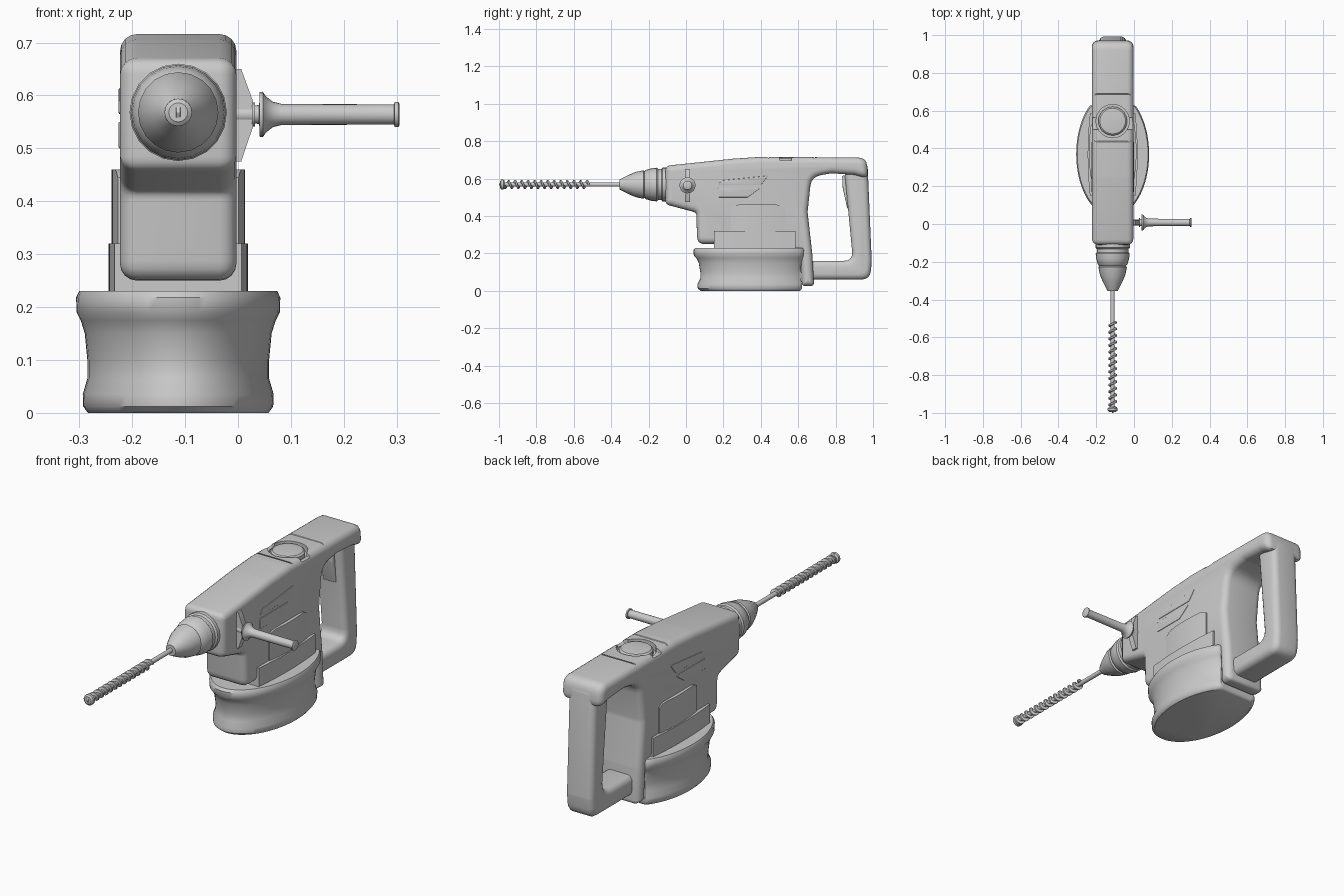
import bpy, bmesh, math
from mathutils import Vector

if "Cube" in bpy.data.objects:
    bpy.data.objects.remove(bpy.data.objects["Cube"])

CX = -0.113          # tool centre plane
AXIS_Z = 0.568       # drill axis height


def finish(name, bm, angle=32):
    bmesh.ops.recalc_face_normals(bm, faces=bm.faces)
    me = bpy.data.meshes.new(name)
    bm.to_mesh(me)
    bm.free()
    ob = bpy.data.objects.new(name, me)
    bpy.context.collection.objects.link(ob)
    shade(ob, angle)
    return ob


def shade(ob, angle=32):
    bpy.ops.object.select_all(action='DESELECT')
    ob.select_set(True)
    bpy.context.view_layer.objects.active = ob
    bpy.ops.object.shade_smooth_by_angle(angle=math.radians(angle))


def loft(name, rings, closed_ring=True, caps=True, angle=32):
    bm = bmesh.new()
    rows = [[bm.verts.new(p) for p in r] for r in rings]
    n = len(rows[0])
    for a, b in zip(rows, rows[1:]):
        for i in range(n if closed_ring else n - 1):
            j = (i + 1) % n
            bm.faces.new((a[i], a[j], b[j], b[i]))
    if caps:
        bm.faces.new(rows[0])
        bm.faces.new(rows[-1])
    return finish(name, bm, angle)


def outline(pts, inset, seg=4):
    """Inset a counter-clockwise outline of (u, v, radius) and round its corners."""
    n, P = len(pts), [Vector(p[:2]) for p in pts]
    out, Q, turn = [], [], []
    for i in range(n):
        d0, d1 = (P[i] - P[i - 1]).normalized(), (P[(i + 1) % n] - P[i]).normalized()
        n0, n1 = Vector((-d0.y, d0.x)), Vector((-d1.y, d1.x))
        Q.append(P[i] + (n0 + n1) * inset / (1 + n0.dot(n1)))
        turn.append(d0.x * d1.y - d0.y * d1.x)
    for i in range(n):
        q, r = Q[i], pts[i][2]
        r = max(r - inset, 0.004) if turn[i] > 0 else r + inset
        e0, e1 = Q[i - 1] - q, Q[(i + 1) % n] - q
        half = e0.angle(e1) / 2
        t = min(r / math.tan(half), e0.length * 0.48, e1.length * 0.48)
        a, b = q + e0.normalized() * t, q + e1.normalized() * t
        for k in range(seg + 1):
            s = k / seg
            out.append(a * (1 - s) ** 2 + q * 2 * s * (1 - s) + b * s * s)
    return out


def slab(name, pts, half, bevel, cx=CX, steps=4):
    """Side outline (y, z, radius) extruded across x with rounded rims."""
    prof = []
    for k in range(steps + 1):
        a = math.pi / 2 * k / steps
        prof.append((bevel * (1 - math.sin(a)), half - bevel + bevel * math.cos(a)))
    prof = [(bevel - bevel * math.sin(math.pi / 2 * k / steps),
             half - bevel + bevel * math.cos(math.pi / 2 * k / steps)) for k in range(steps + 1)]
    right = [(ins, x) for ins, x in prof]
    full = [(bevel - i, x) for i, x in right]
    rings = [[(cx + x, p.x, p.y) for p in outline(pts, i)] for i, x in full]
    rings = [[(cx + x, p.x, p.y) for p in outline(pts, bevel * (1 - math.cos(t)))]
             for x, t in [(half - bevel * (1 - math.sin(math.pi / 2 * k / steps)),
                           math.pi / 2 * k / steps) for k in range(steps, -1, -1)]]
    mirror = [[(2 * cx - x, y, z) for x, y, z in r] for r in reversed(rings)]
    return loft(name, rings + mirror)


def revolve(name, prof, origin, axis, n=20, angle=32):
    """Profile of (distance, radius) turned about the x, y or z axis."""
    rings = []
    for d, r in prof:
        ring = []
        for k in range(n):
            a = 2 * math.pi * k / n
            c, s = r * math.cos(a), r * math.sin(a)
            v = {'x': (d, c, s), 'y': (c, d, s), 'z': (c, s, d)}[axis]
            ring.append(tuple(o + q for o, q in zip(origin, v)))
        rings.append(ring)
    return loft(name, rings, angle=angle)


def box_cut(target, cutter):
    mod = target.modifiers.new("cut", 'BOOLEAN')
    mod.operation, mod.solver, mod.object = 'DIFFERENCE', 'EXACT', cutter
    bpy.context.view_layer.objects.active = target
    bpy.ops.object.modifier_apply(modifier="cut")
    bpy.data.objects.remove(cutter)


# Main housing with the wide top of the rear handle
body = slab("main_housing", [
    (-0.11, 0.462, 0.03), (0.055, 0.418, 0.02), (0.06, 0.25, 0.04), (0.16, 0.25, 0.01),
    (0.17, 0.21, 0.01), (0.61, 0.21, 0.01), (0.62, 0.025, 0.02), (0.685, 0.025, 0.02),
    (0.675, 0.2, 0.05), (0.65, 0.42, 0.1), (0.67, 0.61, 0.07), (0.78, 0.628, 0.05),
    (0.90, 0.62, 0.03), (0.975, 0.6, 0.03), (0.965, 0.712, 0.05), (0.40, 0.716, 0.1),
    (0.25, 0.706, 0.1), (-0.11, 0.668, 0.03)], 0.11, 0.032)

# Socket and cross notch for the selector knob
box_cut(body, revolve("socket_cutter", [(0.685, 0.088), (0.80, 0.088)], (CX, 0.545, 0), 'z', 32))
box_cut(body, slab("notch_cutter", [(0.50, 0.697, 0.004), (0.565, 0.697, 0.004),
                                    (0.565, 0.80, 0.004), (0.50, 0.80, 0.004)], 0.2, 0.002))
# Seams across the top of the housing
for y0, y1 in ((0.44, 0.40), (0.68, 0.72)):
    box_cut(body, slab("seam_cutter", [(y0, 0.709, 0.001), (y0 + 0.006, 0.709, 0.001),
                                       (y1 + 0.006, 0.75, 0.001), (y1, 0.75, 0.001)], 0.2, 0.001))
shade(body)
revolve("selector_knob", [(0.68, 0.076), (0.706, 0.076), (0.713, 0.068), (0.716, 0.04)],
        (CX, 0.545, 0), 'z', 32)

# Rear grip loop and trigger
slab("rear_grip", [
    (0.65, 0.06, 0.01), (0.985, 0.06, 0.07), (0.993, 0.16, 0.05), (0.97, 0.69, 0.04),
    (0.85, 0.69, 0.01), (0.85, 0.61, 0.03), (0.893, 0.16, 0.045), (0.65, 0.16, 0.01)], 0.073, 0.03)
slab("trigger", [(0.835, 0.615, 0.005), (0.838, 0.55, 0.02), (0.862, 0.44, 0.008),
                 (0.885, 0.44, 0.005), (0.885, 0.615, 0.005)], 0.035, 0.008)

# Flared base: elliptical rings with a flattened back
rings = []
for z, k in [(0.004, 0.90), (0.012, 0.93), (0.035, 0.935), (0.065, 0.89), (0.10, 0.89), (0.15, 0.915),
             (0.175, 0.955), (0.19, 0.995), (0.218, 1.0), (0.23, 0.97), (0.23, 0.88)]:
    back = 0.63 - (1 - k) * 0.15
    rings.append([(CX + 0.193 * k * math.cos(a), min(0.37 + 0.33 * k * math.sin(a), back), z)
                  for a in (2 * math.pi * i / 64 for i in range(64))])
rings.insert(0, [(CX + (x - CX) * 0.98, 0.35 + (y - 0.35) * 0.98, 0) for x, y, z in rings[0]])
loft("battery_base", rings, angle=40)


# Bowed side plates above the base
def bowed_plate(name, y0, y1, z0, z1, half, corner):
    rows = []
    for i in range(15):
        t = i / 14
        w = half - 0.012 * (2 * t - 1) ** 2
        d = corner * max(0, 1 - min(t, 1 - t) * 14 / 2) ** 2
        y = y0 + (y1 - y0) * t
        rows.append([(CX - w, y, z0), (CX + w, y, z0), (CX + w, y, z1 - d), (CX - w, y, z1 - d)])
    loft(name, rows)


bowed_plate("lower_side_plate", 0.15, 0.585, 0.20, 0.32, 0.132, 0.0)
bowed_plate("upper_side_plate", 0.24, 0.528, 0.25, 0.46, 0.126, 0.015)

# Flush side panels and vents on both sides
for name, pts in {
    "upper_vent": [(0.17, 0.565), (0.40, 0.565), (0.44, 0.615), (0.19, 0.59)],
    "lower_vent": [(0.17, 0.50), (0.33, 0.50), (0.40, 0.55), (0.17, 0.55)],
}.items():
    slab(name, [(y, z, 0.006) for y, z in pts], 0.1125, 0.002)

# Chuck
revolve("chuck", [(-0.08, 0.092), (-0.125, 0.092), (-0.132, 0.084), (-0.15, 0.084), (-0.157, 0.09),
                  (-0.185, 0.087), (-0.215, 0.078), (-0.222, 0.07), (-0.228, 0.076), (-0.27, 0.067),
                  (-0.31, 0.05), (-0.345, 0.032), (-0.356, 0.026)], (CX, 0, AXIS_Z), 'y', 20)

# Drill bit: shaft, helical flute, head and cutting blade
revolve("bit_shaft", [(-0.34, 0.011), (-0.98, 0.011)], (CX, 0, AXIS_Z), 'y', 12)
flute = []
turns, per = 13, 16
for i in range(turns * per + 1):
    a, y = 2 * math.pi * i / per, -0.52 - 0.455 * i / (turns * per)
    flute.append([(CX + r * math.cos(a), y + d, AXIS_Z + r * math.sin(a))
                  for r, d in ((0.008, -0.008), (0.023, -0.004), (0.023, 0.004), (0.008, 0.008))])
loft("bit_flute", flute)
revolve("bit_head", [(-0.97, 0.018), (-0.976, 0.026), (-0.988, 0.026), (-0.994, 0.018)],
        (CX, 0, AXIS_Z), 'y', 16)
slab("bit_blade", [(-1.0, AXIS_Z, 0.001), (-0.985, AXIS_Z - 0.025, 0.001),
                   (-0.97, AXIS_Z - 0.025, 0.001), (-0.97, AXIS_Z + 0.025, 0.001),
                   (-0.985, AXIS_Z + 0.025, 0.001)], 0.004, 0.001)

# Side handle with its clamp
revolve("side_handle", [(-0.02, 0.017), (0.026, 0.017), (0.026, 0.023), (0.032, 0.023), (0.032, 0.017),
                        (0.04, 0.018), (0.041, 0.042), (0.047, 0.043), (0.053, 0.034), (0.066, 0.024),
                        (0.082, 0.02), (0.295, 0.019), (0.296, 0.024), (0.303, 0.024), (0.305, 0.02)],
        (0, 0.008, 0.564), 'x', 20)
clamp = [(-0.02, 0.475), (0.006, 0.475), (0.028, 0.54), (0.028, 0.59), (0.006, 0.65), (-0.02, 0.65)]
loft("handle_clamp", [[(x, y, z) for x, z in clamp] for y in (-0.006, 0.022)])
